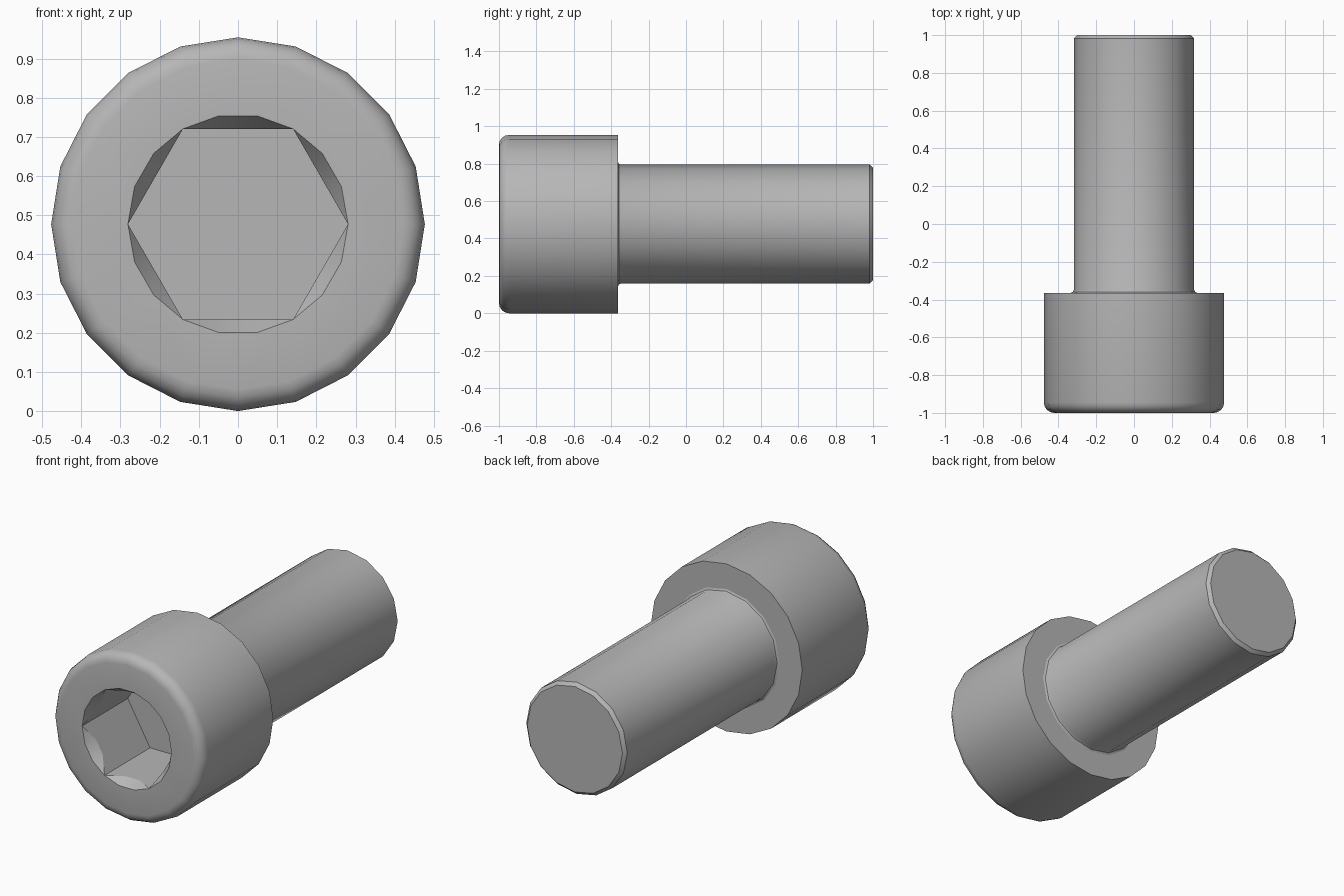
import bpy, bmesh
from math import sin, cos, pi, radians

if "Cube" in bpy.data.objects:
    bpy.data.objects.remove(bpy.data.objects["Cube"])

CENTRE_Z = 0.477
HEAD_R, SHANK_R = 0.477, 0.318
FRONT, SHOULDER, BACK = -1.0, -0.364, 1.0
FILLET = 0.055
HEX_R = 0.281
HEX_FLAT = HEX_R * cos(radians(30))
SOCKET_DEPTH = 0.41

steel = bpy.data.materials.new("steel grey")
steel.use_nodes = True
colour = (0.47, 0.47, 0.47, 1)
steel.diffuse_color = colour
steel.node_tree.nodes["Principled BSDF"].inputs["Base Color"].default_value = colour


def ring(bm, sides, place, start=0.0):
    """Closed ring of points about the y axis; place(angle) gives radius and y."""
    verts = []
    for i in range(sides):
        a = start + 2 * pi * i / sides
        r, y = place(a)
        verts.append(bm.verts.new((r * sin(a), y, CENTRE_Z + r * cos(a))))
    return verts


def skin(bm, rings):
    """Quads between neighbouring rings."""
    for lower, upper in zip(rings, rings[1:]):
        n = len(lower)
        for i in range(n):
            j = (i + 1) % n
            bm.faces.new((lower[i], lower[j], upper[j], upper[i]))


def loop_edges(bm, loop):
    return [bm.edges.get((loop[i - 1], loop[i])) for i in range(len(loop))]


def finish(bm, name):
    bmesh.ops.remove_doubles(bm, verts=bm.verts, dist=0.0005)
    bmesh.ops.recalc_face_normals(bm, faces=bm.faces)
    mesh = bpy.data.meshes.new(name)
    bm.to_mesh(mesh)
    bm.free()
    mesh.materials.append(steel)
    obj = bpy.data.objects.new(name, mesh)
    bpy.context.collection.objects.link(obj)
    bpy.ops.object.select_all(action='DESELECT')
    obj.select_set(True)
    bpy.context.view_layer.objects.active = obj
    bpy.ops.object.shade_smooth_by_angle(angle=radians(29))


def hex_radius(a):
    """Distance to the hexagon wall, flats at top and bottom."""
    off = (a + pi / 6) % (pi / 3) - pi / 6
    return HEX_FLAT / cos(off)


def scallop(a):
    """Where the conical countersink meets the hexagon wall."""
    r = hex_radius(a)
    return r, FRONT + (HEX_R - r) * 1.6


# Head: straight side and rounded front rim
bm = bmesh.new()
outer = [ring(bm, 20, lambda a: (HEAD_R, SHOULDER))]
for k in range(5):
    t = k / 4 * pi / 2
    spot = (HEAD_R - FILLET * (1 - cos(t)), FRONT + FILLET * (1 - sin(t)))
    outer.append(ring(bm, 20, lambda a: spot))
skin(bm, outer)
bm.faces.new(outer[0])

# Hexagon socket with scalloped countersink
start = radians(10)
socket = [ring(bm, 18, lambda a: (HEX_R, FRONT), start),
          ring(bm, 18, scallop, start),
          ring(bm, 18, lambda a: (hex_radius(a), FRONT + SOCKET_DEPTH), start)]
skin(bm, socket)
bm.faces.new(socket[-1])

# Front face between rim and socket
bmesh.ops.bridge_loops(
    bm, edges=loop_edges(bm, outer[-1]) + loop_edges(bm, socket[0]))
finish(bm, "screw_head")

# Shank: small fillet under the head, chamfered tip
bm = bmesh.new()
profile = [(SHANK_R + 0.016, SHOULDER - 0.01), (SHANK_R + 0.016, SHOULDER),
           (SHANK_R + 0.005, SHOULDER + 0.005), (SHANK_R, SHOULDER + 0.016),
           (SHANK_R, BACK - 0.018), (SHANK_R - 0.018, BACK)]
rings = [ring(bm, 16, lambda a: p) for p in profile]
skin(bm, rings)
bm.faces.new(rings[0])
bm.faces.new(rings[-1])
finish(bm, "screw_shank")
